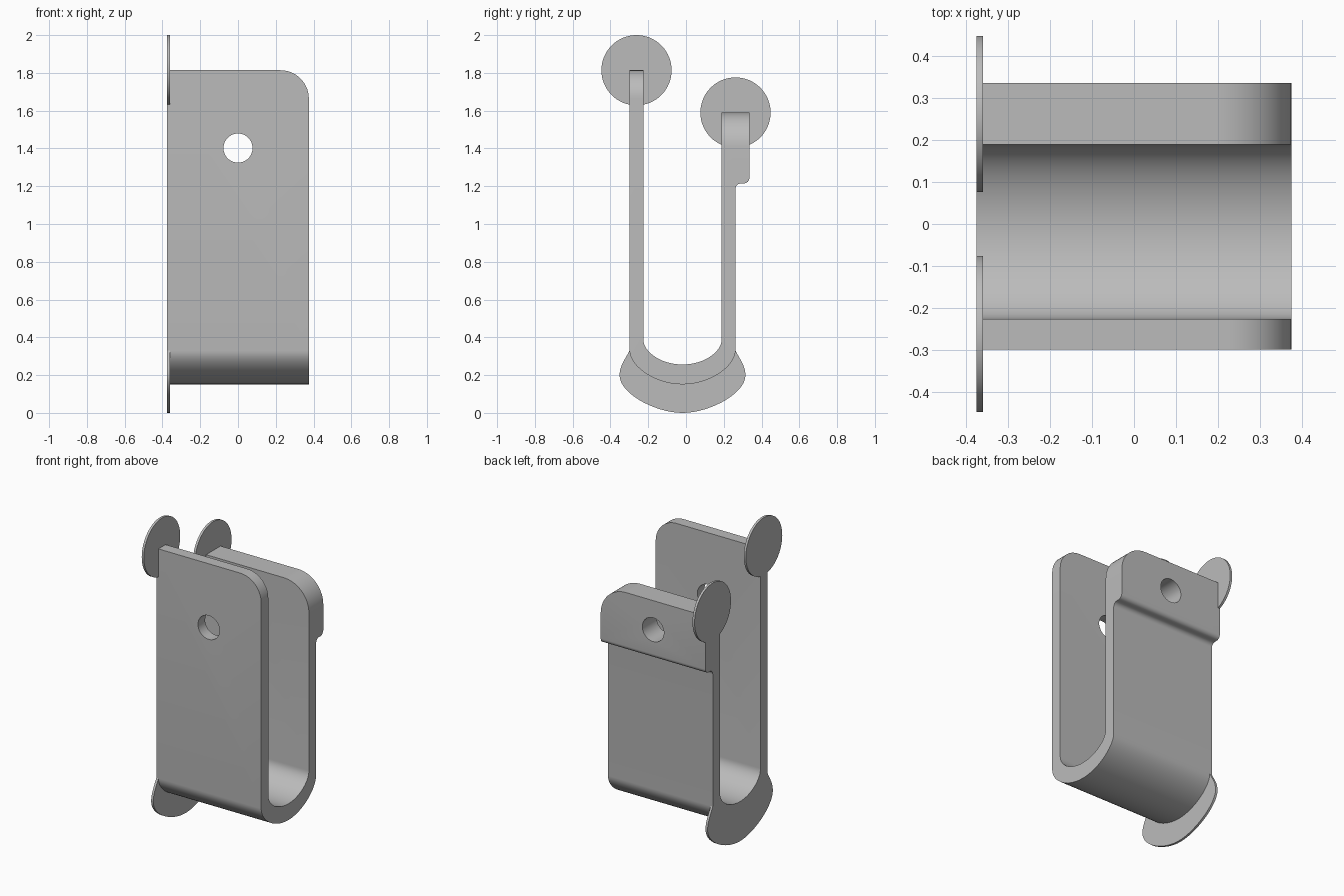
import bpy, bmesh, math
from mathutils import Vector
from mathutils.geometry import interpolate_bezier

cube = bpy.data.objects.get("Cube")
if cube:
    bpy.data.objects.remove(cube, do_unlink=True)

# Single grey material
grey = bpy.data.materials.new("plain grey")
grey.use_nodes = True
colour = (0.5, 0.5, 0.5, 1)
grey.diffuse_color = colour
grey.node_tree.nodes["Principled BSDF"].inputs["Base Color"].default_value = colour

LEFT, RIGHT, PLATE = 0.375, -0.375, 0.015
MID = -0.0185          # y of the U's centre line
OUT, IN = 0.2805, 0.2075  # half widths of the U


def bezier(a, b, c, d, n=16):
    return [(p.x, p.y) for p in interpolate_bezier(*[Vector(v) for v in (a, b, c, d)], n)]


def both_sides(half):
    """Mirror a curve running from the +y side to the middle, giving -y to +y."""
    left = [(MID - y, z) for y, z in half]
    return left + [(MID + y, z) for y, z in reversed(half[:-1])]


def arc(cy, cz, r, start, end, n=6):
    angles = [math.radians(start + (end - start) * i / n) for i in range(n + 1)]
    return [(cy + r * math.cos(a), cz + r * math.sin(a)) for a in angles]


def prism(name, outline, x0, x1, rounds=()):
    """Extrude a y-z outline along x; rounds are (top z, radius) of left top corners."""
    bm = bmesh.new()
    face = bm.faces.new([bm.verts.new((x0, y, z)) for y, z in outline])
    new = bmesh.ops.extrude_face_region(bm, geom=[face])["geom"]
    bmesh.ops.translate(bm, vec=(x1 - x0, 0, 0),
                        verts=[v for v in new if isinstance(v, bmesh.types.BMVert)])
    for top, radius in rounds:
        edges = [e for e in bm.edges
                 if all(abs(v.co.z - top) < 1e-4 and abs(v.co.x - x1) < 1e-4 for v in e.verts)]
        bmesh.ops.bevel(bm, geom=edges, offset=radius, segments=14, profile=0.5, affect="EDGES")
    bmesh.ops.recalc_face_normals(bm, faces=bm.faces)
    mesh = bpy.data.meshes.new(name)
    bm.to_mesh(mesh)
    bm.free()
    obj = bpy.data.objects.new(name, mesh)
    bpy.context.collection.objects.link(obj)
    mesh.materials.append(grey)
    return obj


def select(obj):
    bpy.ops.object.select_all(action="DESELECT")
    obj.select_set(True)
    bpy.context.view_layer.objects.active = obj


def smooth(obj):
    select(obj)
    bpy.ops.object.shade_smooth_by_angle(angle=math.radians(30))


# U-shaped clip: inside curve, thick back lip, outside curve, front leg
outer = both_sides(bezier((OUT, 0.33), (OUT, 0.25), (0.15, 0.151), (0, 0.151)))
inner = both_sides(bezier((IN, 0.39), (IN, 0.32), (0.11, 0.256), (0, 0.256)))
FRONT_TOP, BACK_TOP, LIP = 1.814, 1.59, 0.336
outline = [(MID - OUT, FRONT_TOP), (MID - IN, FRONT_TOP)] + inner
outline += [(MID + IN, BACK_TOP), (LIP, BACK_TOP)]
outline += arc(LIP - 0.03, 1.245, 0.03, 0, -90)
outline += arc(MID + OUT + 0.03, 1.185, 0.03, 90, 180)
outline += outer[::-1]
clip = prism("clip_body", outline, RIGHT, LEFT, [(FRONT_TOP, 0.15), (BACK_TOP, 0.18)])

# Screw hole through both legs
bpy.ops.mesh.primitive_cylinder_add(vertices=48, radius=0.077, depth=2,
                                    location=(0, 0, 1.402), rotation=(math.pi / 2, 0, 0))
cutter = bpy.context.object
cutter.name = "hole_cutter"
cutter.hide_render = True
cut = clip.modifiers.new("screw hole", "BOOLEAN")
cut.object = cutter
cut.solver = "EXACT"
select(clip)
bpy.ops.object.modifier_apply(modifier=cut.name)
bpy.data.objects.remove(cutter, do_unlink=True)
smooth(clip)

# Crescent brim under the bend
upper = bezier((OUT, 0.33), (0.3, 0.29), (0.3335, 0.25), (0.3335, 0.2), 8)
lower = bezier((0.3335, 0.2), (0.3335, 0.1), (0.14, 0), (0, 0))
brim = both_sides(upper + lower[1:])
smooth(prism("bottom_brim", brim + outer[-2:0:-1], RIGHT, RIGHT + PLATE))

# Round discs on the top corners
for name, y, z in (("front_disc", -0.262, FRONT_TOP), ("back_disc", 0.262, BACK_TOP)):
    disc = arc(y, z, 0.186, 0, 360, 64)[:-1]
    smooth(prism(name, disc, RIGHT, RIGHT + PLATE))
